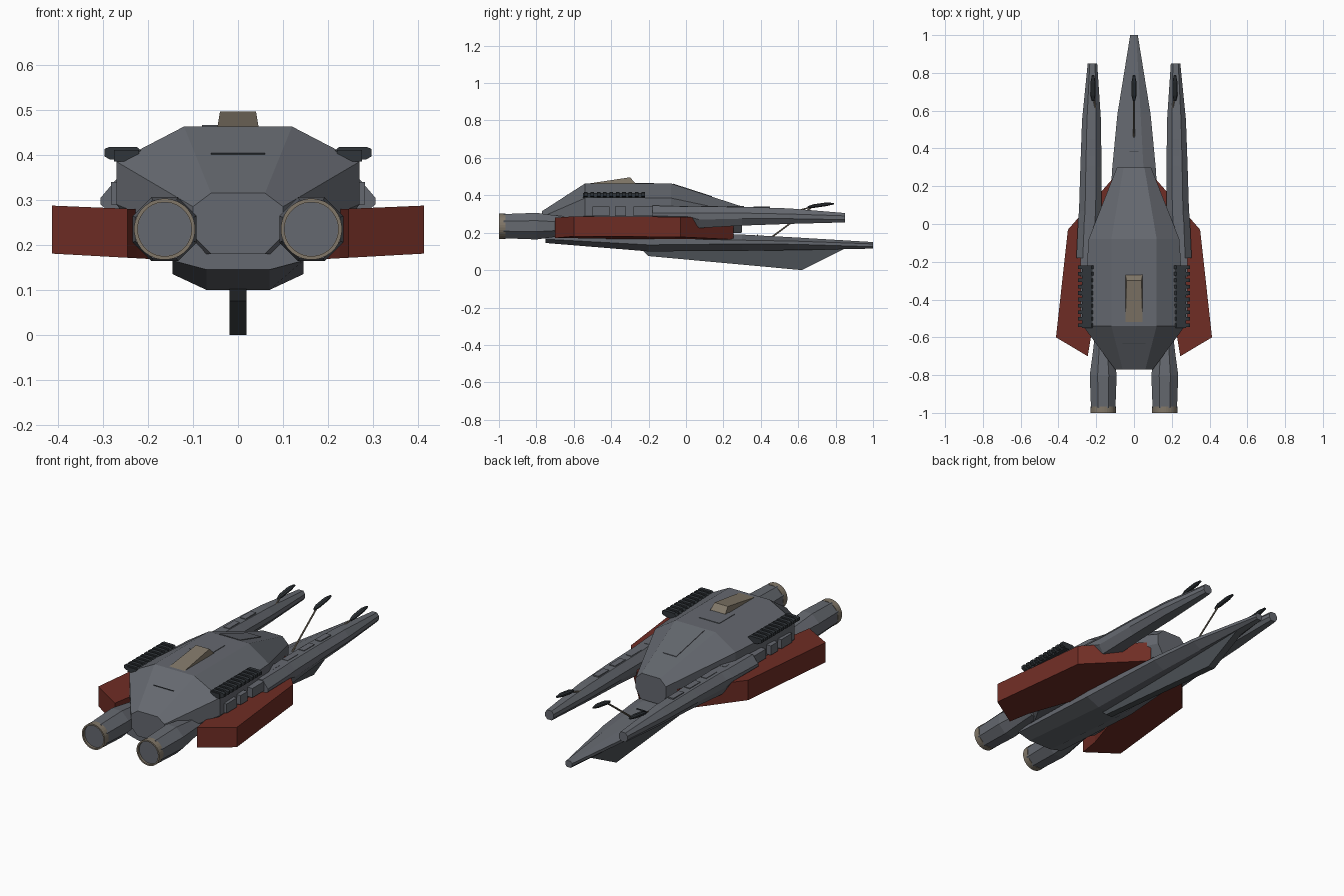
import bpy, bmesh, math
from mathutils import Vector

if "Cube" in bpy.data.objects:
    bpy.data.objects.remove(bpy.data.objects["Cube"], do_unlink=True)


def material(name, *rgb):
    m = bpy.data.materials.new(name)
    m.use_nodes = True
    m.diffuse_color = (*rgb, 1)
    m.node_tree.nodes["Principled BSDF"].inputs["Base Color"].default_value = (*rgb, 1)
    return m


GREY = material("hull grey", .13, .14, .16)
STEEL = material("dark steel", .07, .08, .09)
DARK = material("charcoal", .03, .036, .042)
RED = material("wing red", .16, .026, .018)
TAN = material("tan metal", .22, .185, .14)


def loft(name, rings, mat, mirror=False):
    """Skin a chain of equal point rings and cap both ends."""
    bm = bmesh.new()
    loops = [[bm.verts.new(p) for p in ring] for ring in rings]
    for a, b in zip(loops, loops[1:]):
        for i in range(len(a)):
            j = (i + 1) % len(a)
            bm.faces.new((a[i], a[j], b[j], b[i]))
    bm.faces.new(loops[0])
    bm.faces.new(loops[-1])
    bmesh.ops.recalc_face_normals(bm, faces=bm.faces)
    mesh = bpy.data.meshes.new(name)
    bm.to_mesh(mesh)
    bm.free()
    mesh.materials.append(mat)
    obj = bpy.data.objects.new(name, mesh)
    bpy.context.collection.objects.link(obj)
    if mirror:
        obj.modifiers.new("Mirror", "MIRROR").use_mirror_merge = False
    return obj


def section(y, cx, top, mid, low, z_top, z_up, z_low, z_bottom):
    """Eight-sided cross-section, symmetric about cx."""
    half = [(top, z_top), (mid, z_up), (mid, z_low), (low, z_bottom)]
    return ([(cx + w, y, z) for w, z in half] +
            [(cx - w, y, z) for w, z in reversed(half)])


def circle(y, cx, cz, r, n):
    angles = [(i + .5) * math.tau / n for i in range(n)]
    return [(cx + r * math.cos(a), y, cz + r * math.sin(a)) for a in angles]


def box(name, x, y, z, mat, mirror=False):
    rings = [[(x[0], v, z[0]), (x[1], v, z[0]), (x[1], v, z[1]), (x[0], v, z[1])] for v in y]
    return loft(name, rings, mat, mirror)


def rod(name, start, end, r, mat, mirror=False):
    a, b = Vector(start), Vector(end)
    turn = (b - a).to_track_quat("Z", "Y")
    offsets = [turn @ Vector((r * math.cos(k * math.tau / 6), r * math.sin(k * math.tau / 6), 0))
               for k in range(6)]
    loft(name, [[p + o for o in offsets] for p in (a, b)], mat, mirror)


# Upper hull
loft("upper_hull", [
    section(-.77, 0, .06, .1, .06, .315, .285, .22, .18),
    section(-.54, 0, .12, .27, .19, .463, .385, .29, .18),
    section(-.08, 0, .12, .24, .17, .463, .385, .27, .18),
    section(.3, 0, .055, .09, .06, .34, .305, .25, .2)], GREY)

# Long lower hull with its nose
loft("lower_hull", [
    section(-.75, 0, .1, .145, .07, .21, .18, .165, .145),
    section(-.2, 0, .1, .145, .07, .21, .17, .135, .1),
    section(.3, 0, .05, .115, .055, .19, .16, .14, .103),
    section(.58, 0, .035, .088, .04, .175, .155, .138, .107),
    section(1, 0, .012, .02, .012, .15, .14, .125, .115)], GREY)

# Ventral fin
fin = [(-.26, .13), (-.2, .075), (.62, 0), (.85, .115), (.6, .14)]
loft("ventral_fin", [[(x, y, z) for y, z in fin] for x in (-.019, .019)], STEEL)

# Side booms
loft("side_boom", [
    section(-.18, .243, .028, .062, .04, .345, .305, .29, .27),
    section(.02, .235, .028, .061, .04, .34, .305, .285, .265),
    section(.07, .231, .028, .06, .035, .34, .305, .27, .225),
    section(.3, .228, .027, .056, .03, .338, .305, .275, .238),
    section(.55, .225, .024, .05, .028, .33, .3, .275, .247),
    section(.85, .22, .014, .025, .014, .305, .29, .27, .255)], GREY, True)

# Thick angular wings
plan = [(.1, .255), (.35, -.03), (.413, -.6), (.245, -.7), (.225, -.58), (.1, -.2)]
loft("wing", [[(x, y, .158 + .055 * x) for x, y in plan],
              [(x, y, .27 + .042 * x) for x, y in plan]], RED, True)

# Engines with rims and recessed discs
ex, ez = .163, .235
loft("engine", [circle(y, ex, ez, r, 8) for y, r in
                ((-.6, .05), (-.67, .058), (-.8, .077), (-.975, .07))], GREY, True)
loft("engine_rim", [circle(y, ex, ez, r, 32) for y, r in
                    ((-.965, .068), (-1, .068), (-1, .06), (-.985, .06))], TAN, True)
loft("engine_disc", [circle(y, ex, ez, .0595, 32) for y in (-.984, -.988)], GREY, True)

# Roof wedge
loft("roof_wedge", [[(s * w, y, z) for y, z, w in
                     ((-.54, .46, .046), (-.3, .496, .04), (-.265, .46, .046))]
                    for s in (-1, 1)], TAN)

# Radiator slats over the flanks
box("radiator_spine", (.22, .275), (-.55, -.22), (.385, .411), DARK, True)
slat = [(.205, .4), (.225, .39), (.285, .39), (.297, .397), (.297, .413), (.285, .418), (.225, .418)]
for i in range(10):
    y = -.545 + i * .034
    loft("radiator_slat", [[(x, v, z) for x, z in slat] for v in (y, y + .019)], DARK, True)

# Flank equipment boxes
for y, length in ((-.5, .09), (-.38, .06), (-.28, .1)):
    box("flank_box", (.24, .282), (y, y + length), (.29, .34), GREY, True)

# Sensor pods on slanted struts
def pod(name, cx, mirror):
    loft(name, [section(y, cx, w * .5, w, w * .5, z + h, z + h * .4, z - h * .4, z - h)
                for y, z, w, h in ((.65, .336, .006, .005), (.68, .342, .013, .01),
                                   (.75, .352, .013, .01), (.79, .355, .006, .004))], DARK, mirror)


pod("centre_pod", 0, False)
pod("boom_pod", .217, True)
rod("centre_strut", (0, .45, .17), (0, .68, .342), .005, TAN)
rod("boom_strut", (.188, .53, .3), (.217, .68, .34), .004, TAN, True)

# Thin roof panels
def slope(y):
    return .463 - .324 * (y + .08)


outline = [(-.062, -.07), (.062, -.07), (.04, .14), (-.04, .14)]
loft("front_panel", [[(x, y, slope(y) + d) for x, y in outline] for d in (-.002, .003)], GREY)
box("roof_panel", (-.08, .04), (-.3, -.17), (.46, .466), GREY)
box("rear_slot", (-.06, .06), (-.636, -.632), (.397, .404), DARK)

# Panels along the booms and nose
for i, y in enumerate((-.08, .08, .22, .36)):
    box("boom_panel", (.207, .24), (y, y + .09), (.33, .342 - .002 * (i > 2)), GREY, True)
box("nose_slot", (-.025, .025), (.38, .384), (.184, .19), DARK)
